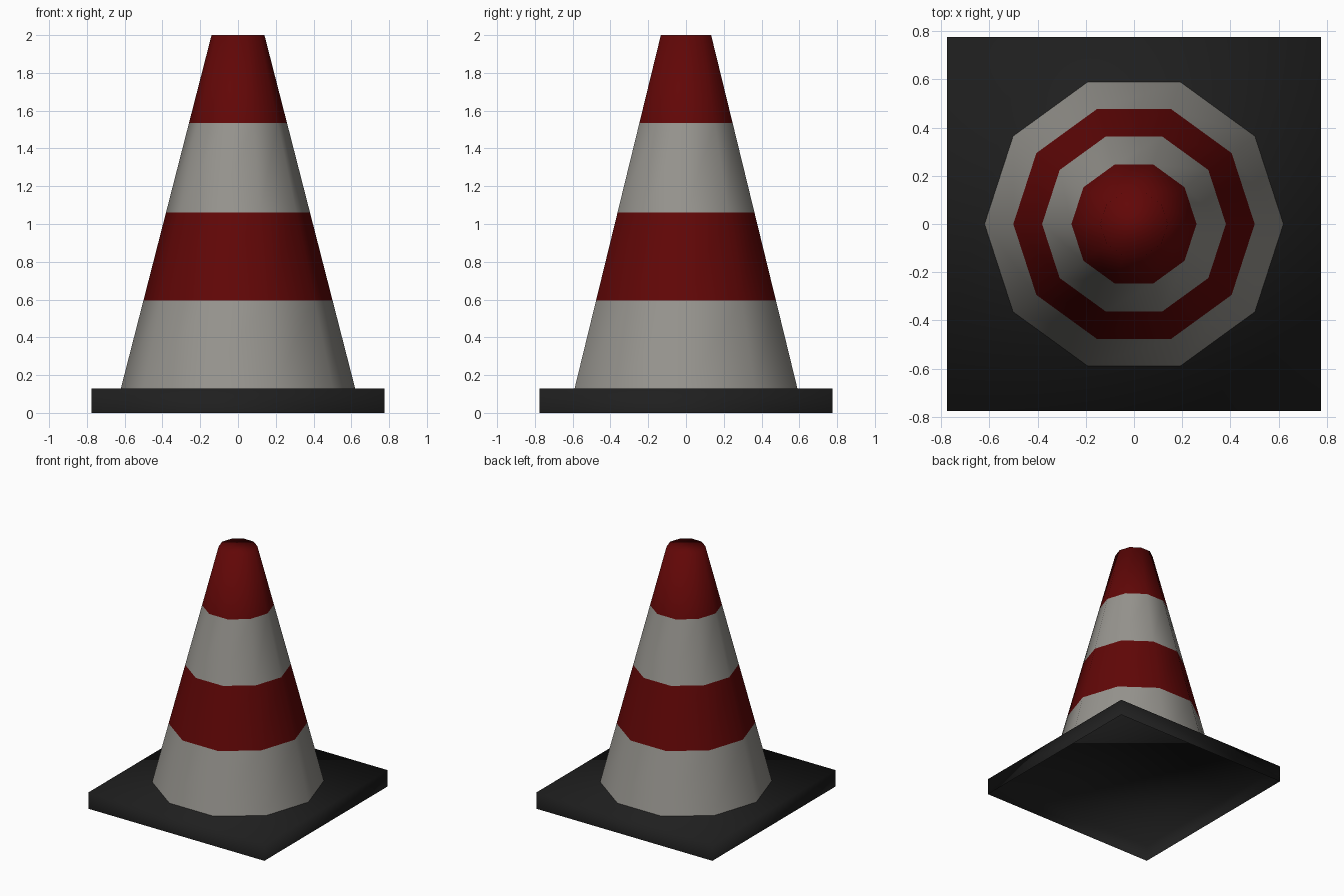
import bpy, bmesh, math

if "Cube" in bpy.data.objects:
    bpy.data.objects.remove(bpy.data.objects["Cube"])

SIDES = 10
BASE_TOP = 0.13
BASE_WIDTH = 1.55
R_BOTTOM, R_TOP = 0.62, 0.14
LEVELS = [BASE_TOP, 0.595, 1.06, 1.535, 2.0]   # stripe boundaries
STRIPES = ["bottom_white_stripe", "lower_red_stripe", "upper_white_stripe", "red_tip"]


def material(name, rgb):
    m = bpy.data.materials.new(name)
    m.diffuse_color = (*rgb, 1)
    m.use_nodes = True
    m.node_tree.nodes["Principled BSDF"].inputs["Base Color"].default_value = m.diffuse_color
    return m


black = material("black rubber", (0.0135, 0.0135, 0.0135))
white = material("off white", (0.31, 0.30, 0.275))
red = material("dark red", (0.12, 0.002, 0.002))


def finish(bm, name, mat):
    for f in bm.faces:
        f.smooth = True
    me = bpy.data.meshes.new(name)
    bm.to_mesh(me)
    bm.free()
    me.materials.append(mat)
    ob = bpy.data.objects.new(name, me)
    bpy.context.collection.objects.link(ob)
    return ob


def ring(bm, z):
    t = (z - BASE_TOP) / (2.0 - BASE_TOP)
    r = R_BOTTOM + (R_TOP - R_BOTTOM) * t
    return [bm.verts.new((r * math.cos(math.tau * i / SIDES),
                          r * math.sin(math.tau * i / SIDES), z))
            for i in range(SIDES)]


# Square base, hollow from below
bm = bmesh.new()
bmesh.ops.create_cube(bm, size=1)
for v in bm.verts:
    v.co = (v.co.x * BASE_WIDTH, v.co.y * BASE_WIDTH, (v.co.z + 0.5) * BASE_TOP)
bm.normal_update()
under = [f for f in bm.faces if f.normal.z < -0.5]
bmesh.ops.delete(bm, geom=under, context='FACES_ONLY')
finish(bm, "base", black)

# Ten-sided cone built as stacked stripes, the tip closed
for k, name in enumerate(STRIPES):
    bm = bmesh.new()
    low, high = ring(bm, LEVELS[k]), ring(bm, LEVELS[k + 1])
    for i in range(SIDES):
        j = (i + 1) % SIDES
        bm.faces.new((low[i], low[j], high[j], high[i]))
    if name == "red_tip":
        bm.faces.new(high)
    finish(bm, name, red if k % 2 else white)
